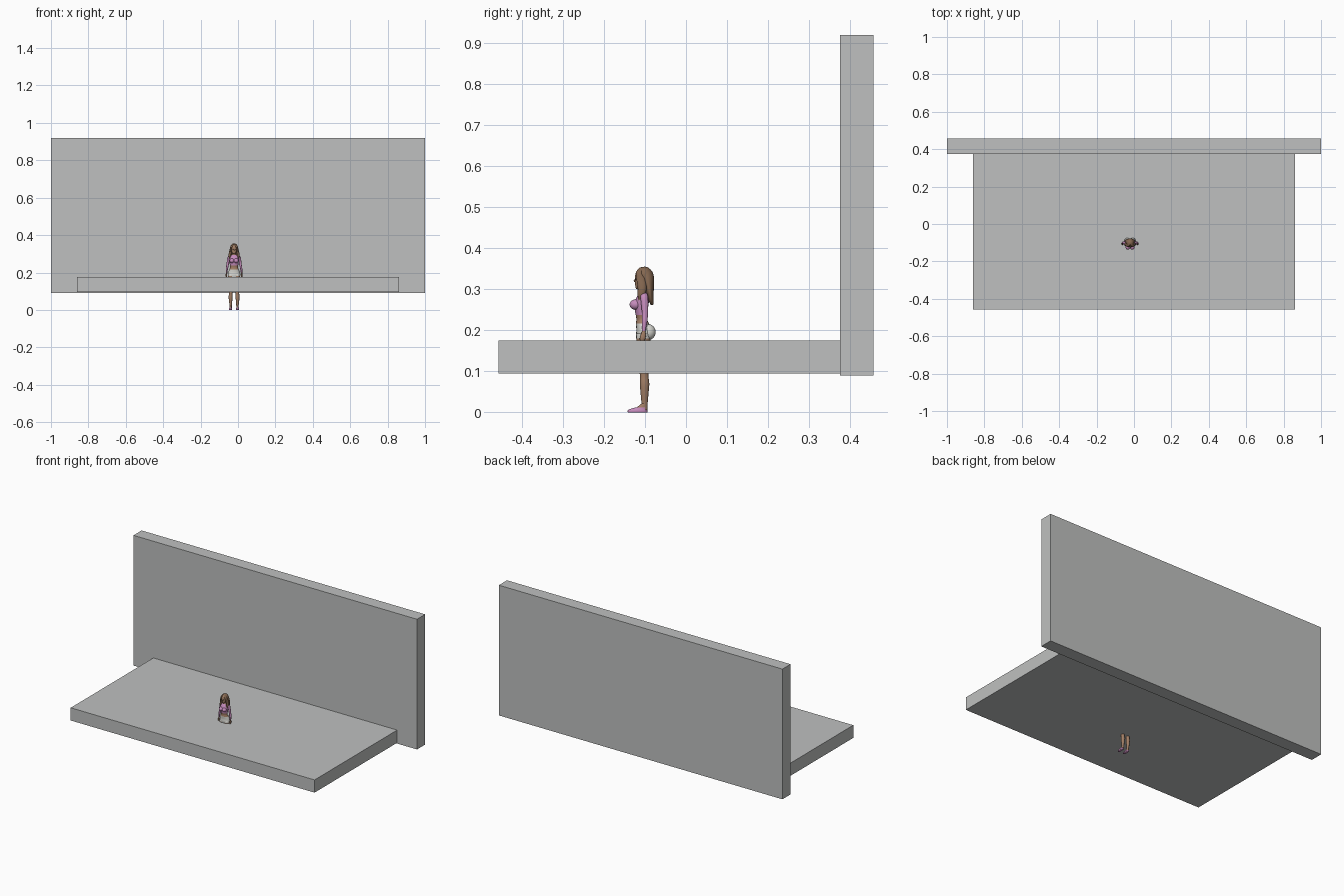
import bpy, bmesh, math
from mathutils import Vector

def mat(name, r, g, b):
    m = bpy.data.materials.new(name)
    m.diffuse_color = (r, g, b, 1)
    return m

GREY = mat("stone grey", 0.52, 0.53, 0.525)
SKIN = mat("tan skin", 0.36, 0.21, 0.13)
HAIR = mat("brown hair", 0.23, 0.135, 0.08)
PINK = mat("pink cloth", 0.56, 0.26, 0.50)
WHITE = mat("white cloth", 0.66, 0.66, 0.62)
DARK = mat("dark eye", 0.03, 0.02, 0.02)
CX, CY = -0.021, -0.105   # centre of the figure

def finish(name, bm, mats, rule=None, smooth=True):
    bmesh.ops.recalc_face_normals(bm, faces=bm.faces)
    for f in bm.faces:
        f.smooth = smooth
        if rule:
            f.material_index = rule(f.calc_center_median())
    me = bpy.data.meshes.new(name)
    bm.to_mesh(me)
    bm.free()
    for m in mats:
        me.materials.append(m)
    ob = bpy.data.objects.new(name, me)
    bpy.context.collection.objects.link(ob)
    return ob

def box(name, lo, hi, m):
    bm = bmesh.new()
    bmesh.ops.create_cube(bm, size=1)
    for v in bm.verts:
        v.co = [lo[i] + (v.co[i] + 0.5) * (hi[i] - lo[i]) for i in range(3)]
    return finish(name, bm, [m], smooth=False)

def ball(name, c, r, m):
    bm = bmesh.new()
    bmesh.ops.create_uvsphere(bm, u_segments=20, v_segments=14, radius=1)
    for v in bm.verts:
        v.co = [c[i] + v.co[i] * r[i] for i in range(3)]
    return finish(name, bm, [m])

def loft(name, rows, mats, rule=None, n=20, steps=5):
    """Smooth tube through elliptical rings given as (z, x, y, rx, ry)."""
    rings = []
    for i in range(len(rows) - 1):
        p = [rows[max(0, min(len(rows) - 1, i + k))] for k in (-1, 0, 1, 2)]
        for s in range(steps):
            t = s / steps
            rings.append([0.5 * (2 * b + (c - a) * t + (2 * a - 5 * b + 4 * c - d) * t * t
                                 + (3 * b - a - 3 * c + d) * t ** 3)
                          for a, b, c, d in zip(*p)])
    rings.append(rows[-1])
    bm = bmesh.new()
    loops = []
    for z, x, y, rx, ry in rings:
        loops.append([bm.verts.new((x + rx * math.cos(2 * math.pi * k / n),
                                    y + ry * math.sin(2 * math.pi * k / n), z))
                      for k in range(n)])
    for a, b in zip(loops, loops[1:]):
        for k in range(n):
            bm.faces.new((a[k], a[(k + 1) % n], b[(k + 1) % n], b[k]))
    bm.faces.new(loops[0])
    bm.faces.new(loops[-1])
    return finish(name, bm, mats, rule)

# Floor slab and back wall
box("floor_slab", (-0.86, -0.457, 0.095), (0.86, 0.375, 0.176), GREY)
box("back_wall", (-1, 0.375, 0.09), (1, 0.457, 0.92), GREY)

# Torso: shorts, bare waist, crop top, neck
def torso_rule(c):
    if c.z < 0.216:
        return 0
    if c.z < 0.236 or c.z > 0.293:
        return 1
    return 2

loft("torso", [(0.165, CX, -0.104, 0.028, 0.014), (0.185, CX, -0.103, 0.033, 0.019),
               (0.200, CX, -0.102, 0.032, 0.019), (0.217, CX, -0.106, 0.025, 0.016),
               (0.228, CX, -0.108, 0.021, 0.013), (0.245, CX, -0.109, 0.023, 0.015),
               (0.265, CX, -0.109, 0.026, 0.018), (0.282, CX, -0.105, 0.028, 0.015),
               (0.291, CX, -0.103, 0.022, 0.011), (0.297, CX, -0.103, 0.009, 0.008),
               (0.312, CX, -0.105, 0.007, 0.007)],
     [WHITE, SKIN, PINK], torso_rule)

# Head with nose and mouth
loft("head", [(0.300, CX, -0.115, 0.004, 0.004), (0.304, CX, -0.114, 0.009, 0.009),
              (0.315, CX, -0.109, 0.014, 0.015), (0.328, CX, -0.107, 0.016, 0.0175),
              (0.341, CX, -0.106, 0.0155, 0.016), (0.350, CX, -0.105, 0.009, 0.010),
              (0.352, CX, -0.105, 0.002, 0.002)], [SKIN])
ball("nose", (CX, -0.1245, 0.321), (0.002, 0.003, 0.0035), SKIN)
ball("mouth", (CX, -0.1215, 0.3115), (0.0045, 0.0015, 0.0014), PINK)

# Hair: crown and long fall down the back
ball("hair_crown", (CX, -0.101, 0.334), (0.0205, 0.0195, 0.0215), HAIR)
loft("hair_back", [(0.262, CX, -0.083, 0.008, 0.003), (0.272, CX, -0.085, 0.020, 0.006),
                   (0.290, CX, -0.088, 0.027, 0.009), (0.310, CX, -0.091, 0.026, 0.013),
                   (0.330, CX, -0.095, 0.022, 0.017), (0.346, CX, -0.100, 0.016, 0.016),
                   (0.355, CX, -0.103, 0.005, 0.006)], [HAIR])

for s, side in ((-1, "left"), (1, "right")):
    def px(d):
        return CX + s * d
    # Face and hair locks framing it
    ball("eye_" + side, (px(0.0065), -0.1225, 0.325), (0.0032, 0.002, 0.0018), DARK)
    loft("hair_lock_" + side,
         [(0.268, px(0.021), -0.113, 0.002, 0.002), (0.285, px(0.023), -0.109, 0.006, 0.009),
          (0.305, px(0.021), -0.107, 0.007, 0.011), (0.325, px(0.018), -0.110, 0.005, 0.011),
          (0.342, px(0.011), -0.113, 0.007, 0.009), (0.354, px(0.003), -0.107, 0.004, 0.006)],
         [HAIR], n=14)
    # Bust and seat
    ball("bust_" + side, (px(0.0115), -0.123, 0.263), (0.0125, 0.0145, 0.0125), PINK)
    ball("seat_" + side, (px(0.0145), -0.091, 0.196), (0.0155, 0.017, 0.019), WHITE)
    # Sleeved arm with bare hand
    loft("arm_" + side,
         [(0.172, px(0.040), -0.107, 0.002, 0.004), (0.180, px(0.041), -0.106, 0.0038, 0.007),
          (0.190, px(0.041), -0.104, 0.0038, 0.0065), (0.199, px(0.040), -0.103, 0.004, 0.0045),
          (0.222, px(0.038), -0.101, 0.0058, 0.0068), (0.245, px(0.034), -0.100, 0.0065, 0.0075),
          (0.270, px(0.030), -0.101, 0.0075, 0.009), (0.285, px(0.026), -0.102, 0.0075, 0.009),
          (0.293, px(0.020), -0.103, 0.004, 0.005)],
         [SKIN, PINK], lambda c: int(c.z > 0.198), n=16)
    # Leg with shorts hem
    loft("leg_" + side,
         [(0.006, px(0.018), -0.101, 0.006, 0.007), (0.022, px(0.018), -0.101, 0.0062, 0.0075),
          (0.050, px(0.0185), -0.101, 0.009, 0.010), (0.070, px(0.0185), -0.101, 0.0105, 0.0115),
          (0.092, px(0.018), -0.102, 0.0095, 0.0105), (0.130, px(0.017), -0.103, 0.013, 0.015),
          (0.175, px(0.0165), -0.104, 0.016, 0.017), (0.192, px(0.016), -0.103, 0.016, 0.017)],
         [SKIN, WHITE], lambda c: int(c.z > 0.179))
    # Flat pink shoe
    loft("shoe_" + side,
         [(0.0, px(0.019), -0.118, 0.0075, 0.0235), (0.004, px(0.019), -0.118, 0.0085, 0.0242),
          (0.008, px(0.019), -0.116, 0.0075, 0.0215), (0.012, px(0.0185), -0.109, 0.0068, 0.0145)],
         [PINK], steps=3)
    # Bare instep above the shoe
    loft("instep_" + side,
         [(0.007, px(0.0185), -0.111, 0.0068, 0.0170), (0.014, px(0.0185), -0.106, 0.006, 0.0120),
          (0.022, px(0.018), -0.101, 0.006, 0.0070)], [SKIN], steps=3)
